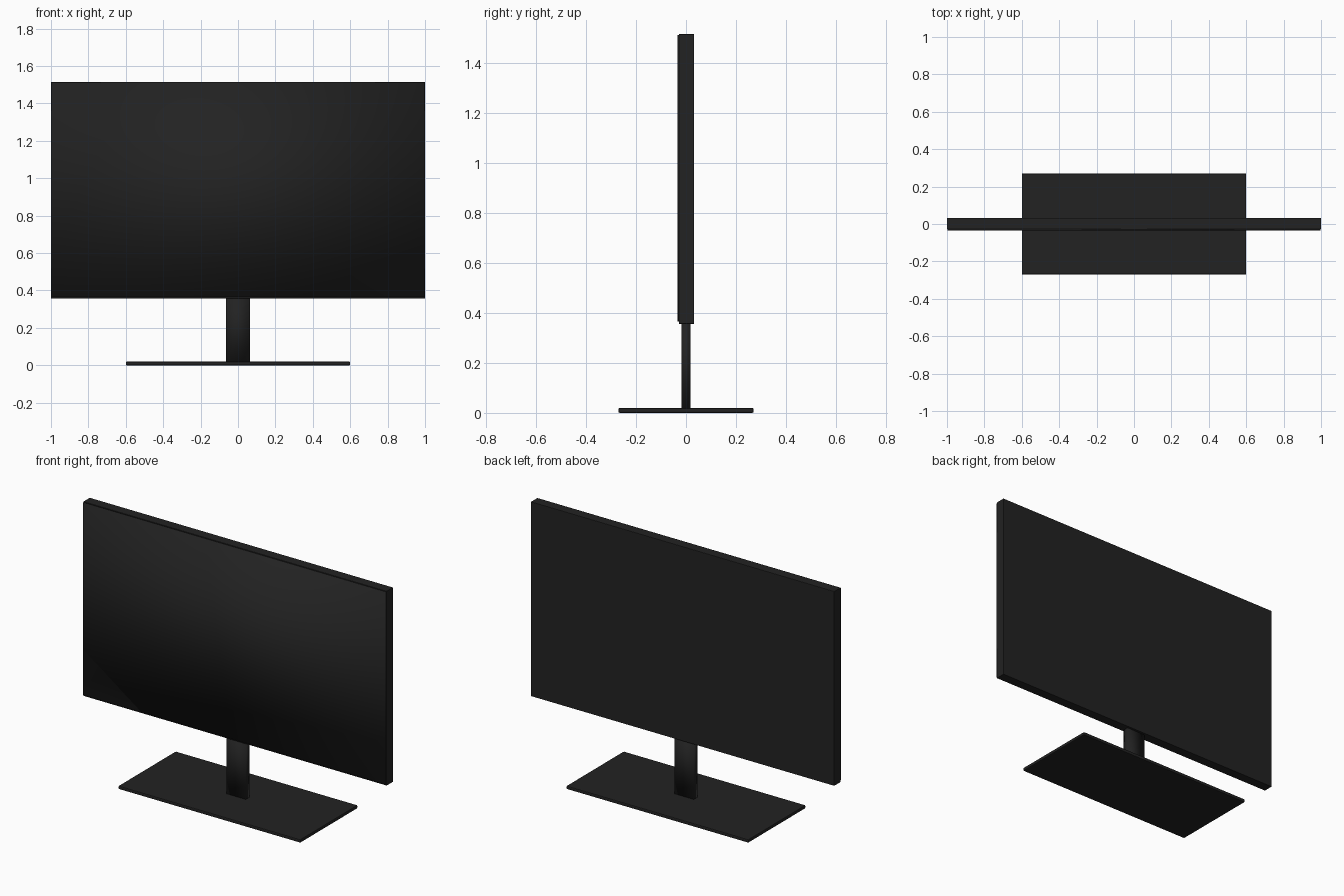
import bpy
import bmesh
from mathutils import Matrix, Vector

default = bpy.data.objects.get("Cube")
if default:
    bpy.data.objects.remove(default, do_unlink=True)


def make_material(name, value):
    mat = bpy.data.materials.new(name)
    mat.use_nodes = True
    colour = (value, value, value, 1)
    mat.diffuse_color = colour
    mat.node_tree.nodes["Principled BSDF"].inputs["Base Color"].default_value = colour
    return mat


black = make_material("black plastic", 0.016)


def box(name, low, high, bevel=0, smooth=False):
    """Box between two corners, optionally with rounded edges."""
    low, high = Vector(low), Vector(high)
    bm = bmesh.new()
    bmesh.ops.create_cube(bm, size=1, matrix=Matrix.LocRotScale(
        (low + high) / 2, None, high - low))
    if bevel:
        bmesh.ops.bevel(bm, geom=bm.edges[:], offset=bevel, segments=2,
                        profile=0.5, affect='EDGES')
    for face in bm.faces:
        face.smooth = smooth
    mesh = bpy.data.meshes.new(name)
    bm.to_mesh(mesh)
    bm.free()
    mesh.materials.append(black)
    obj = bpy.data.objects.new(name, mesh)
    bpy.context.collection.objects.link(obj)
    return obj


# Stand: flat foot with softened edges and a slim upright
box("stand_base", (-0.6, -0.27, 0), (0.6, 0.27, 0.02), bevel=0.005)
box("stand_neck", (-0.064, -0.018, 0.015), (0.064, 0.018, 0.40), smooth=True)

# Display housing
box("display_housing", (-1, -0.028, 0.356), (1, 0.032, 1.515), bevel=0.002)

# Slightly inset front panel with soft shading
box("screen_panel", (-0.997, -0.034, 0.365), (0.997, -0.027, 1.511), smooth=True)
